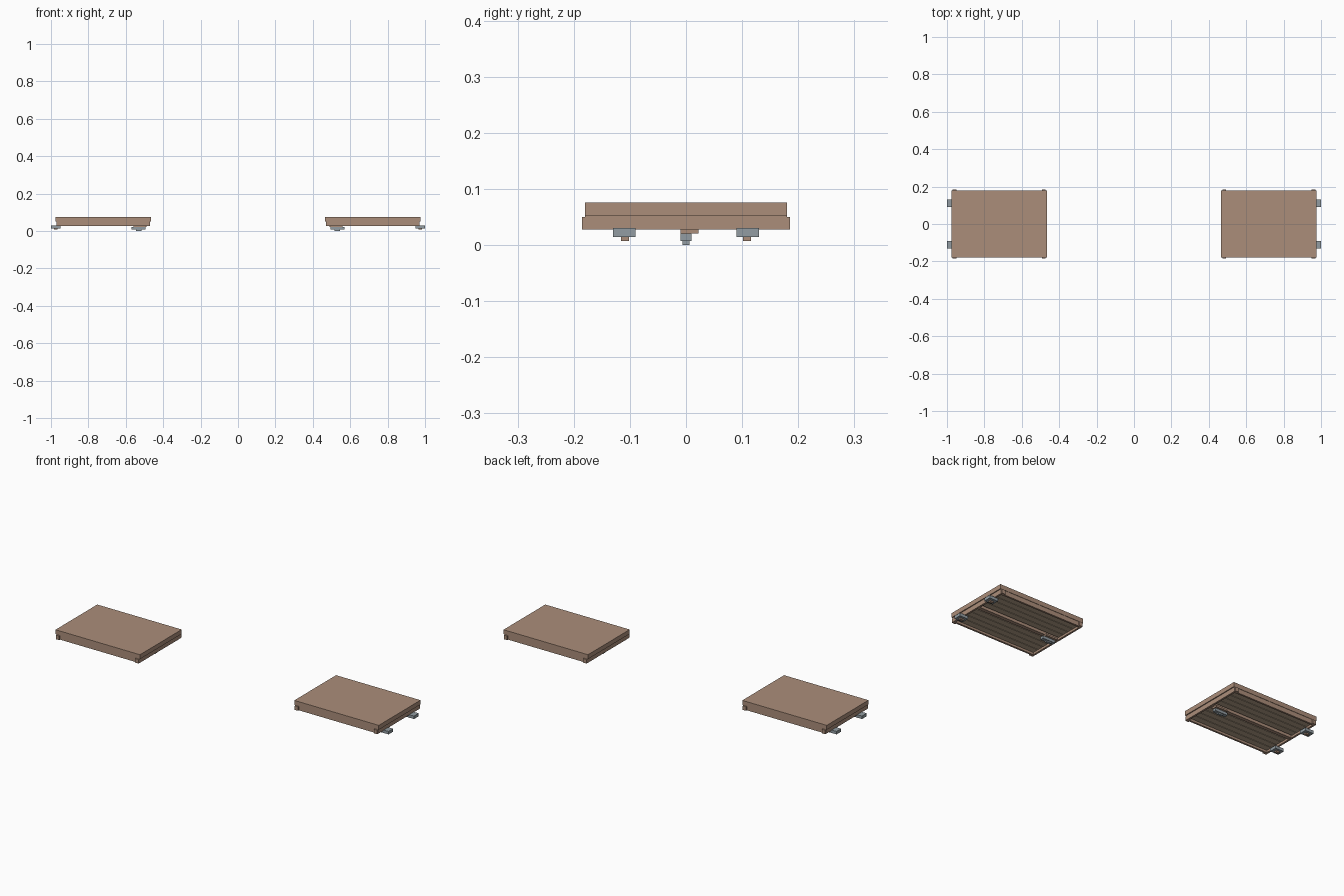
import bpy, bmesh

if "Cube" in bpy.data.objects:
    bpy.data.objects.remove(bpy.data.objects["Cube"])


def material(name, rgb):
    m = bpy.data.materials.new(name)
    m.diffuse_color = (*rgb, 1)
    m.use_nodes = True
    m.node_tree.nodes["Principled BSDF"].inputs["Base Color"].default_value = m.diffuse_color
    return m


BROWN = material("brown plastic", (0.41, 0.27, 0.195))
OLIVE = material("tan boards", (0.48, 0.37, 0.26))
GREY = material("grey metal", (0.29, 0.335, 0.36))


def box(name, x, y, z, mat):
    """Box from x, y and z ranges."""
    bm = bmesh.new()
    bmesh.ops.create_cube(bm, size=1)
    for v in bm.verts:
        v.co = (x[v.co.x > 0], y[v.co.y > 0], z[v.co.z > 0])
    me = bpy.data.meshes.new(name)
    bm.to_mesh(me)
    bm.free()
    me.materials.append(mat)
    ob = bpy.data.objects.new(name, me)
    bpy.context.collection.objects.link(ob)
    return ob


def tray(side):
    tag = "right" if side > 0 else "left"

    def part(name, x, y, z, mat):
        xs = tuple(sorted((side * x[0], side * x[1])))
        return box(f"{tag}_{name}", xs, y, z, mat)

    # Top slab and hollow skirt
    part("top_slab", (0.466, 0.976), (-0.18, 0.18), (0.052, 0.076), BROWN)
    part("inner_end_wall", (0.471, 0.481), (-0.18, 0.18), (0.028, 0.052), BROWN)
    part("outer_end_wall", (0.961, 0.971), (-0.18, 0.18), (0.028, 0.052), BROWN)
    for s in (-1, 1):
        def ys(a, b):
            return tuple(sorted((s * a, s * b)))
        part("long_wall", (0.481, 0.961), ys(0.168, 0.178), (0.028, 0.052), BROWN)
        # Corner lugs
        for x in (0.472, 0.95):
            part("corner_lug", (x, x + 0.02), ys(0.178, 0.185), (0.028, 0.050), BROWN)
        # Outer clips with pegs
        part("outer_clip", (0.95, 1.0), ys(0.09, 0.13), (0.014, 0.030), GREY)
        part("clip_peg", (0.965, 0.985), ys(0.102, 0.116), (0.007, 0.014), BROWN)
        # Lengthwise boards under the slab
        for i in range(4):
            a = 0.022 + i * 0.036
            part("underside_board", (0.485, 0.957), ys(a, a + 0.033), (0.036, 0.052), OLIVE)
    part("centre_rib", (0.481, 0.961), (-0.01, 0.01), (0.030, 0.052), BROWN)
    # Inner latch
    part("latch_block", (0.49, 0.56), (-0.01, 0.022), (0.021, 0.030), BROWN)
    part("latch_plate", (0.495, 0.57), (-0.01, 0.01), (0.007, 0.021), GREY)
    part("latch_peg", (0.515, 0.545), (-0.006, 0.006), (0.0, 0.007), GREY)


tray(1)
tray(-1)
